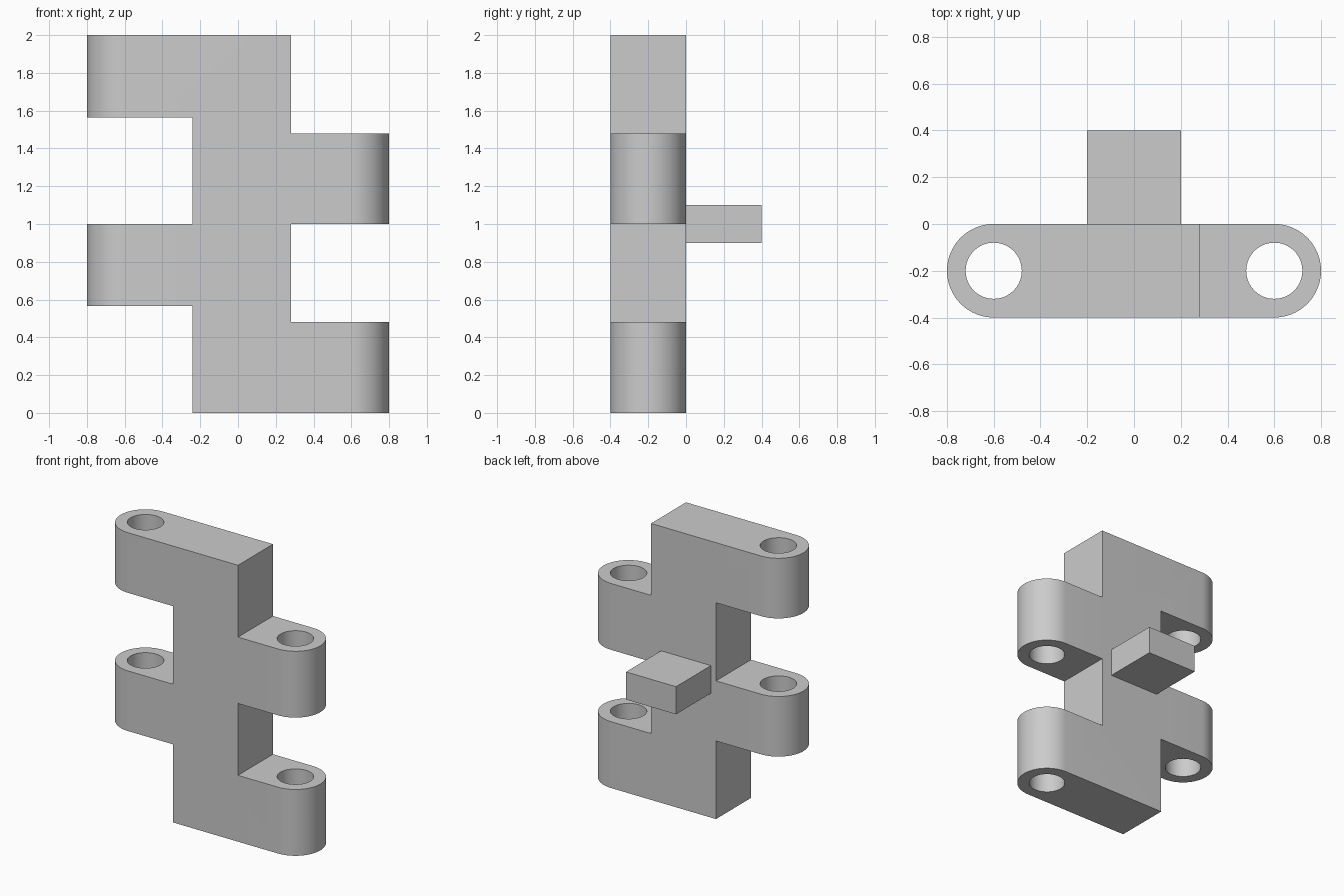
import bpy
import bmesh
from math import cos, sin, pi, radians

cube = bpy.data.objects.get("Cube")
if cube:
    bpy.data.objects.remove(cube, do_unlink=True)

HEIGHT = 2.0
MID_Y = -0.2            # centre plane of the hinge leaf
ROUND = 0.2             # radius of the knuckle ends
PIN_X, PIN_R = 0.6, 0.12
SPINE = (-0.24, 0.28)   # left and right edges of the solid spine
SEGMENTS = 32

grey = bpy.data.materials.new("light_grey")
grey.use_nodes = True
colour = (0.6, 0.6, 0.6, 1)
grey.diffuse_color = colour
grey.node_tree.nodes["Principled BSDF"].inputs["Base Color"].default_value = colour


def prism(name, outline, z0, z1):
    """Extrude a counter-clockwise xy outline from z0 to z1."""
    bm = bmesh.new()
    base = bm.faces.new([bm.verts.new((x, y, z0)) for x, y in outline])
    top = bmesh.ops.extrude_face_region(bm, geom=[base])["geom"]
    verts = [v for v in top if isinstance(v, bmesh.types.BMVert)]
    bmesh.ops.translate(bm, vec=(0, 0, z1 - z0), verts=verts)
    bmesh.ops.recalc_face_normals(bm, faces=bm.faces)
    mesh = bpy.data.meshes.new(name)
    bm.to_mesh(mesh)
    bm.free()
    mesh.materials.append(grey)
    obj = bpy.data.objects.new(name, mesh)
    bpy.context.collection.objects.link(obj)
    return obj


def box(name, x0, x1, y0, y1, z0, z1):
    return prism(name, [(x0, y0), (x1, y0), (x1, y1), (x0, y1)], z0, z1)


def arc(cx, radius, start, sweep, steps):
    angles = [start + sweep * i / steps for i in range(steps + 1)]
    return [(cx + radius * cos(a), MID_Y + radius * sin(a)) for a in angles]


def cut(target, cutter):
    cutter.hide_render = True
    mod = target.modifiers.new("cut", "BOOLEAN")
    mod.operation = "DIFFERENCE"
    mod.solver = "EXACT"
    mod.object = cutter
    bpy.context.view_layer.objects.active = target
    bpy.ops.object.modifier_apply(modifier=mod.name)
    bpy.data.objects.remove(cutter, do_unlink=True)


# Leaf with rounded ends
outline = (arc(PIN_X, ROUND, -pi / 2, pi, SEGMENTS)
           + arc(-PIN_X, ROUND, pi / 2, pi, SEGMENTS))
leaf = prism("hinge_leaf", outline, 0, HEIGHT)

# Vertical pin holes
for x in (-PIN_X, PIN_X):
    circle = arc(x, PIN_R, 0, 2 * pi, 2 * SEGMENTS)[:-1]
    cut(leaf, prism("pin_hole_cutter", circle, -0.1, HEIGHT + 0.1))

# Notches that leave two staggered knuckles on each side
for z0, z1 in ((-0.1, 0.565), (1.0, 1.565)):
    cut(leaf, box("right_notch_cutter", -1, SPINE[0], -0.6, 0.2, z0, z1))
for z0, z1 in ((0.48, 1.0), (1.48, HEIGHT + 0.1)):
    cut(leaf, box("left_notch_cutter", SPINE[1], 1, -0.6, 0.2, z0, z1))

# Smooth the knuckles and holes, keep the edges sharp
bpy.ops.object.select_all(action="DESELECT")
leaf.select_set(True)
bpy.context.view_layer.objects.active = leaf
bpy.ops.object.shade_smooth_by_angle(angle=radians(30))

# Rear mounting tab
box("rear_tab", -0.2, 0.2, 0, 0.4, 0.9, 1.1)
